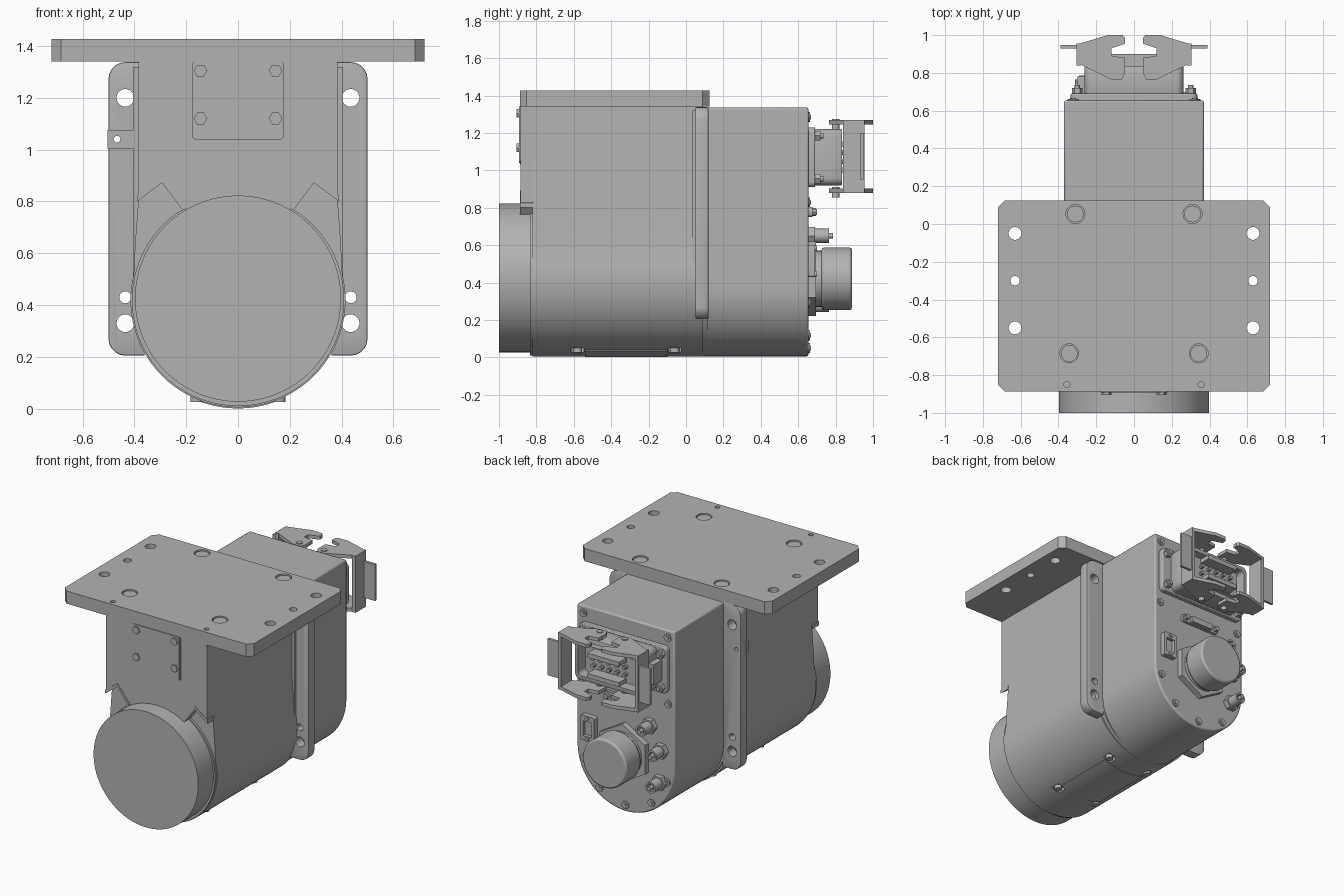
import bpy, bmesh, math
from mathutils import Vector

if "Cube" in bpy.data.objects:
    bpy.data.objects.remove(bpy.data.objects["Cube"], do_unlink=True)

GREY = (0.45, 0.45, 0.45, 1)
grey = bpy.data.materials.new("machined grey")
grey.use_nodes = True
grey.diffuse_color = GREY
grey.node_tree.nodes["Principled BSDF"].inputs["Base Color"].default_value = GREY


def prism(name, pts, axis, lo, hi, bevel=0):
    """Extrude a 2D outline along an axis: Y takes (x, z), Z takes (x, y), X takes (y, z)."""
    place = {"Y": lambda a, b: (a, lo, b), "Z": lambda a, b: (a, b, lo), "X": lambda a, b: (lo, a, b)}[axis]
    bm = bmesh.new()
    face = bm.faces.new([bm.verts.new(place(*p)) for p in pts])
    new = bmesh.ops.extrude_face_region(bm, geom=[face])["geom"]
    step = Vector([(hi - lo) * (axis == a) for a in "XYZ"])
    bmesh.ops.translate(bm, vec=step, verts=[v for v in new if isinstance(v, bmesh.types.BMVert)])
    bmesh.ops.recalc_face_normals(bm, faces=bm.faces)
    mesh = bpy.data.meshes.new(name)
    bm.to_mesh(mesh)
    bm.free()
    ob = bpy.data.objects.new(name, mesh)
    bpy.context.collection.objects.link(ob)
    mesh.materials.append(grey)
    if bevel:
        m = ob.modifiers.new("edge", "BEVEL")
        m.width, m.segments, m.limit_method, m.angle_limit = bevel, 2, "ANGLE", math.radians(40)
    return ob


def ring(cx, cy, r, n=32, start=0, sweep=360):
    k = n if sweep == 360 else n - 1
    ang = [math.radians(start + sweep * i / k) for i in range(n)]
    return [(cx + r * math.cos(a), cy + r * math.sin(a)) for a in ang]


def rect(x0, x1, y0, y1, r=0, n=6):
    """Rectangle with corners rounded by r (n=2 gives chamfers)."""
    if not r:
        return [(x0, y0), (x1, y0), (x1, y1), (x0, y1)]
    pts = []
    for cx, cy, s in ((x1 - r, y1 - r, 0), (x0 + r, y1 - r, 90), (x0 + r, y0 + r, 180), (x1 - r, y0 + r, 270)):
        pts += ring(cx, cy, r, n, s, 90)
    return pts


def flip(pts):
    return [(-a, b) for a, b in reversed(pts)]


def cut(ob, cutters):
    for c in cutters:
        m = ob.modifiers.new("cut", "BOOLEAN")
        m.operation, m.object, m.solver = "DIFFERENCE", c, "EXACT"
    bpy.context.view_layer.objects.active = ob
    for m in list(ob.modifiers):
        bpy.ops.object.modifier_apply(modifier=m.name)
    for c in cutters:
        bpy.data.objects.remove(c, do_unlink=True)


SIDES = ((-1, "right"), (1, "left"))

# Main body: straight walls flaring into a round belly
half = [(0.385, 1.34), (0.385, 0.8), (0.397, 0.64)] + ring(0, 0.42, 0.415, 24, 14, -104)
body = prism("main_body", half + flip(half[:-1]), "Y", -0.82, 0.09)
corners = [(x, y) for x in (-0.16, 0.16) for y in (-0.58, -0.06)]
cut(body, [prism("c", rect(x - 0.035, x + 0.035, y - 0.035, y + 0.035, 0.02), "Z", -0.1, 0.05) for x, y in corners])
for x, y in corners:
    prism("belly_screw", ring(x, y, 0.024, 16), "Z", 0.025, 0.055)
arc = ring(0, 0.42, 0.419, 14, -113, 46)
prism("belly_cover", arc + [(0.16, 0.06), (-0.16, 0.06)], "Y", -0.54, -0.1)

# Upper front block with notched lower edge above the drum
edge = [(0.385, 1.34), (0.385, 0.82), (0.295, 0.885), (0.205, 0.77), (0.15, 0.7)]
prism("upper_front", edge + flip(edge), "Y", -0.885, -0.82)
for s, side in SIDES:
    lip = [(s * 0.39, 0.80), (s * 0.39, 0.825), (s * 0.295, 0.893), (s * 0.2, 0.775), (s * 0.213, 0.765), (s * 0.293, 0.872)]
    prism(side + "_notch_lip", lip, "Y", -0.888, -0.815)

# Front drum with collar
prism("front_drum", ring(0, 0.425, 0.398, 72), "Y", -1.0, -0.8)
prism("drum_collar", ring(0, 0.42, 0.41, 72), "Y", -0.835, -0.8)

# Front inspection cover with hex bolts
prism("front_cover_seam", rect(-0.185, 0.185, 1.03, 1.34, 0.015), "Y", -0.887, -0.88)
prism("front_cover", rect(-0.177, 0.177, 1.04, 1.34, 0.012), "Y", -0.893, -0.88)
for x in (-0.145, 0.145):
    for z in (1.12, 1.305):
        prism("cover_bolt", ring(x, z, 0.026, 6), "Y", -0.905, -0.88)

# Rear housing: rounded bottom, light edge break
wall = [(0.37, 1.335)] + ring(0, 0.375, 0.37, 24, 0, -90)
prism("rear_housing", wall + flip(wall[:-1]), "Y", 0.08, 0.655, 0.01)
rim = [(0.389, 1.335)] + ring(0, 0.4, 0.392, 24, 0, -90)
prism("housing_joint", rim + flip(rim[:-1]), "Y", 0.08, 0.115)

# Side mounting flange with through holes
flange = prism("mount_flange", rect(-0.5, 0.5, 0.205, 1.338, 0.065), "Y", 0.05, 0.12, 0.006)
holes = [(s * 0.435, z, r) for s in (-1, 1) for z, r in ((1.2, 0.034), (0.43, 0.023), (0.33, 0.034))]
# keep the flange clear of the rounded belly
cut(flange, [prism("c", ring(x, z, r, 24), "Y", -0.1, 0.3) for x, z, r in holes + [(-0.467, 1.04, 0.013)]]
    + [prism("c", rect(-0.36, 0.36, 0.1, 1.3), "Y", -0.1, 0.3)])
pad = prism("flange_pad", rect(-0.503, -0.38, 1.005, 1.075), "Y", 0.035, 0.06)
cut(pad, [prism("c", ring(-0.467, 1.04, 0.013, 16), "Y", 0, 0.1)])
for s, side in SIDES:
    prism(side + "_flange_rib", rect(*sorted((s * 0.38, s * 0.405)), 0.4, 1.32), "Y", 0.035, 0.06)

# Top mounting plate: through holes and four recessed bolts
plate = prism("top_plate", rect(-0.72, 0.72, -0.888, 0.125, 0.036, 2), "Z", 1.34, 1.427)
through = [(s * 0.63, y, r) for s in (-1, 1) for y, r in ((-0.05, 0.034), (-0.3, 0.025), (-0.55, 0.034))]
blind = [(s * x, y, r) for s in (-1, 1) for x, y, r in ((0.31, 0.053, 0.05), (0.343, -0.685, 0.05), (0.355, -0.85, 0.016))]
cut(plate, [prism("c", ring(x, y, r, 24), "Z", 1.2, 1.6) for x, y, r in through]
    + [prism("c", ring(x, y, r, 24), "Z", 1.385, 1.6) for x, y, r in blind])
for x, y, r in blind:
    if r > 0.03:
        prism("plate_bolt", ring(x, y, 0.044, 24), "Z", 1.38, 1.42)

# Rear face screws
spots = [(s * x, z) for s in (-1, 1) for x, z in ((0.32, 1.285), (0.325, 0.83))]
spots += ring(0, 0.375, 0.325, 5, 195, 150)
for x, z in spots:
    prism("rear_screw", ring(x, z, 0.026, 20), "Y", 0.65, 0.663)
    prism("rear_screw_head", ring(x, z, 0.014, 6), "Y", 0.65, 0.668)

# Large rectangular connector: flange, hollow shell, insert with contacts
prism("connector_flange", rect(-0.335, 0.335, 0.91, 1.23, 0.03), "Y", 0.65, 0.69, 0.006)
shell = prism("connector_shell", rect(-0.262, 0.262, 0.92, 1.22, 0.04), "Y", 0.68, 0.835, 0.006)
cut(shell, [prism("c", rect(-0.235, 0.235, 0.95, 1.19, 0.025), "Y", 0.72, 0.95)])
prism("connector_insert", rect(-0.19, 0.19, 0.98, 1.16, 0.02), "Y", 0.71, 0.82)
for z in (1.0, 1.14):
    prism("insert_rail", rect(-0.12, 0.12, z - 0.015, z + 0.015), "Y", 0.8, 0.9)
for i in range(5):
    for z in (1.045, 1.095):
        prism("contact_pin", ring(-0.12 + i * 0.06, z, 0.013, 10), "Y", 0.81, 0.85)
for x in (-0.3, 0.3):
    for z in (0.955, 1.185):
        prism("flange_screw", ring(x, z, 0.028, 6), "Y", 0.68, 0.72)
        prism("flange_screw_tip", ring(x, z, 0.014, 12), "Y", 0.7, 0.735)
prism("shell_key", rect(-0.3, -0.25, 1.0, 1.14), "Y", 0.69, 0.78)

# Locking levers: paired hooked arms, joining web and grip tab
arm = [(0.29, 0.955), (0.22, 0.975), (0.14, 1.0), (0.06, 1.0), (0.047, 0.985), (0.047, 0.955), (0.12, 0.93),
       (0.12, 0.89), (0.05, 0.88), (0.047, 0.8), (0.065, 0.765), (0.12, 0.765), (0.275, 0.84), (0.305, 0.88), (0.305, 0.94)]
for s, side in SIDES:
    outline = arm if s > 0 else flip(arm)
    for z in (0.88, 1.245):
        prism(side + "_lever_arm", outline, "Z", z, z + 0.024)
        prism(side + "_lever_pivot", ring(s * 0.095, 0.8, 0.02, 16), "Z", z - 0.025, z + 0.03)
    prism(side + "_lever_web", rect(*sorted((s * 0.28, s * 0.305)), 0.84, 0.955), "Z", 0.88, 1.269)
    prism(side + "_lever_grip", rect(*sorted((s * 0.28, s * 0.39)), 0.93, 0.948), "Z", 0.95, 1.2)

# Large round connector on a hex base
prism("round_base", ring(0, 0.42, 0.2, 6, 30), "Y", 0.65, 0.695)
prism("round_neck", ring(0, 0.42, 0.15, 40), "Y", 0.68, 0.74)
prism("round_cap", ring(0, 0.42, 0.167, 48), "Y", 0.725, 0.887, 0.012)

# Small threaded sockets
for x, z in ((-0.19, 0.65), (-0.275, 0.5), (-0.265, 0.28)):
    prism("socket_nut", ring(x, z, 0.053, 6), "Y", 0.65, 0.69)
    barrel = prism("socket_barrel", ring(x, z, 0.038, 24), "Y", 0.68, 0.765)
    cut(barrel, [prism("c", ring(x, z, 0.026, 20), "Y", 0.73, 0.8)])
    prism("socket_pin", ring(x, z, 0.015, 12), "Y", 0.72, 0.785)

# Slim data port and square port
prism("data_port_plate", rect(-0.15, 0.15, 0.75, 0.805, 0.02), "Y", 0.65, 0.675)
prism("data_port", rect(-0.09, 0.09, 0.757, 0.798, 0.015), "Y", 0.67, 0.695)
for x in (-0.125, 0.125):
    prism("data_port_post", ring(x, 0.778, 0.018, 6), "Y", 0.67, 0.7)
port = prism("square_port", rect(0.215, 0.32, 0.43, 0.6, 0.012), "Y", 0.65, 0.69)
cut(port, [prism("c", rect(0.235, 0.3, 0.46, 0.56), "Y", 0.667, 0.75)])
for z in (0.445, 0.585):
    prism("square_port_screw", ring(0.267, z, 0.014, 12), "Y", 0.68, 0.7)

# Smooth the curved walls, keep the corners crisp
bpy.ops.object.select_all(action="DESELECT")
for ob in bpy.context.scene.objects:
    if ob.type == "MESH" and grey.name in ob.data.materials:
        ob.select_set(True)
        bpy.context.view_layer.objects.active = ob
bpy.ops.object.shade_smooth_by_angle(angle=math.radians(25))
